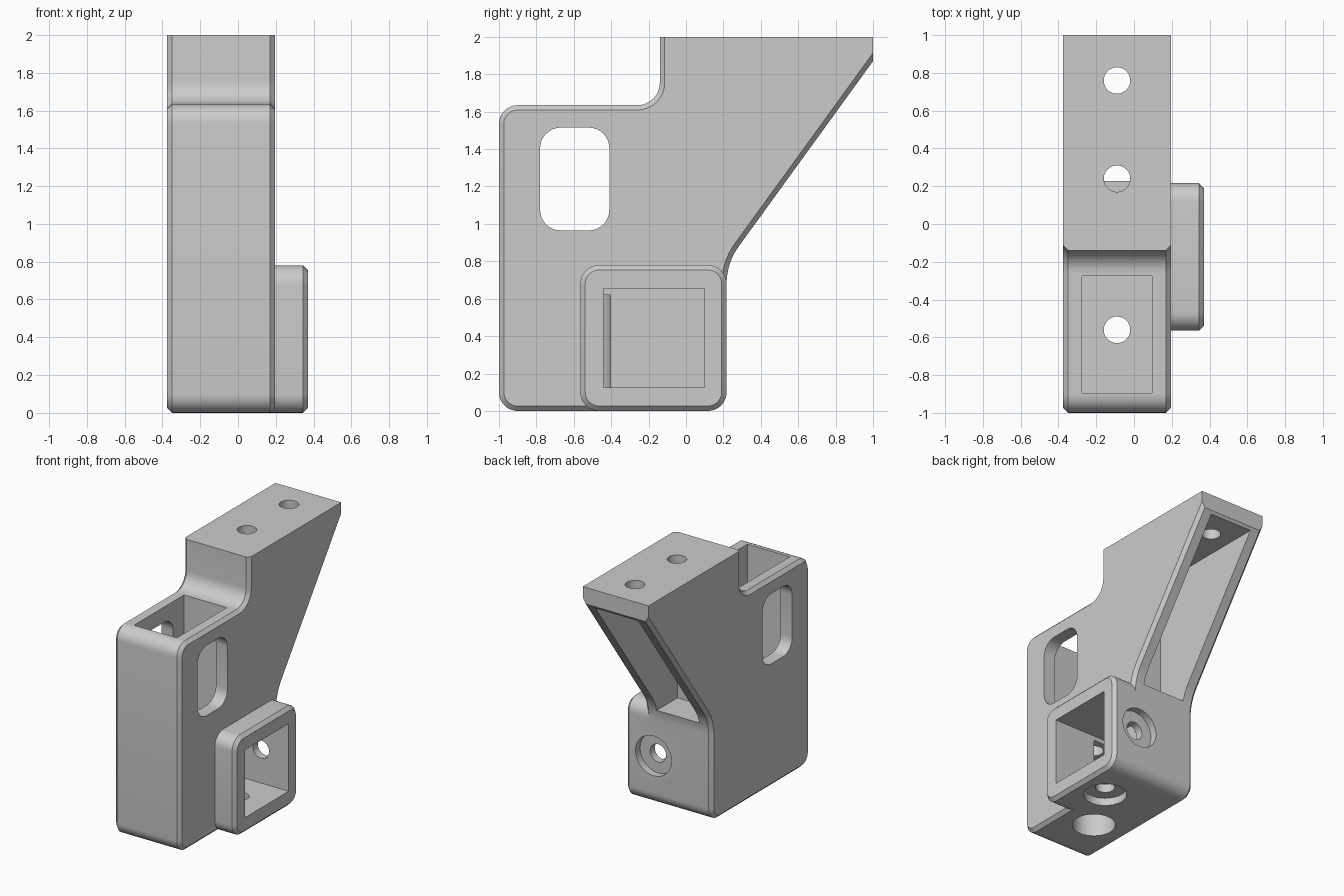
import bpy, bmesh, math
from mathutils import Vector

cube = bpy.data.objects.get("Cube")
if cube:
    bpy.data.objects.remove(cube, do_unlink=True)

grey = bpy.data.materials.new("plain grey")
grey.use_nodes = True
colour = (0.6, 0.6, 0.6, 1)
grey.diffuse_color = colour
grey.node_tree.nodes["Principled BSDF"].inputs["Base Color"].default_value = colour


def rounded(corners, steps=8):
    """Outline in (y, z) from (y, z, fillet radius) corners."""
    out = []
    for i, (y, z, r) in enumerate(corners):
        p = Vector((y, z))
        if not r:
            out.append(p)
            continue
        a = (Vector(corners[i - 1][:2]) - p).normalized()
        b = (Vector(corners[(i + 1) % len(corners)][:2]) - p).normalized()
        half = a.angle(b) / 2
        mid = p + (a + b).normalized() * (r / math.sin(half))
        start = p + a * (r / math.tan(half)) - mid
        end = p + b * (r / math.tan(half)) - mid
        sweep = math.pi - 2 * half
        for k in range(steps + 1):
            t = k / steps
            out.append(mid + (start * math.sin((1 - t) * sweep)
                              + end * math.sin(t * sweep)) / math.sin(sweep))
    return out


def rect(y0, y1, z0, z1, r):
    return [(y0, z0, r), (y1, z0, r), (y1, z1, r), (y0, z1, r)]


def finish(name, bm):
    bmesh.ops.recalc_face_normals(bm, faces=bm.faces)
    mesh = bpy.data.meshes.new(name)
    bm.to_mesh(mesh)
    bm.free()
    mesh.materials.append(grey)
    ob = bpy.data.objects.new(name, mesh)
    bpy.context.collection.objects.link(ob)
    return ob


def prism(name, corners, x0, x1, chamfer=None):
    """Extrude an outline along x; chamfer the edges picked by the rule."""
    bm = bmesh.new()
    face = bm.faces.new([bm.verts.new((x0, p.x, p.y)) for p in rounded(corners)])
    ext = bmesh.ops.extrude_face_region(bm, geom=[face])
    moved = [v for v in ext["geom"] if isinstance(v, bmesh.types.BMVert)]
    bmesh.ops.translate(bm, verts=moved, vec=(x1 - x0, 0, 0))
    bmesh.ops.recalc_face_normals(bm, faces=bm.faces)
    if chamfer:
        edges = [e for e in bm.edges
                 if abs(e.verts[0].co.x - e.verts[1].co.x) < 1e-5
                 and chamfer((e.verts[0].co + e.verts[1].co) / 2)]
        bmesh.ops.bevel(bm, geom=edges, offset=0.026, segments=1,
                        affect='EDGES', profile=0.5)
    return finish(name, bm)


def cylinder(name, start, axis, radius, depth):
    bm = bmesh.new()
    bmesh.ops.create_cone(bm, cap_ends=True, segments=48, radius1=radius,
                          radius2=radius, depth=depth)
    ob = finish(name, bm)
    d = Vector(axis)
    ob.rotation_euler = d.to_track_quat('Z', 'Y').to_euler()
    ob.location = Vector(start) + d * depth / 2
    return ob


def combine(target, other, operation):
    mod = target.modifiers.new(operation, 'BOOLEAN')
    mod.operation = operation
    mod.solver = 'EXACT'
    mod.object = other
    bpy.context.view_layer.objects.active = target
    bpy.ops.object.modifier_apply(modifier=mod.name)
    bpy.data.objects.remove(other, do_unlink=True)


# Main body: side outline with a sloping back, chamfered except top and tip
back, step, shoulder = 0.217, -0.14, 1.635
outline = [(1, 2, 0), (step, 2, 0), (step, shoulder, 0.12), (-1, shoulder, 0.1),
           (-1, 0, 0.1), (back, 0, 0.1), (back, 0.79, 0.34), (1, 1.87, 0)]
body = prism("bracket_body", outline, -0.375, 0.195,
             lambda c: c.z < 1.99 and c.y < 0.99)

# Square socket boss on the left side
boss = prism("socket_boss", rect(-0.565, back, 0, 0.78, 0.1), 0.1, 0.37,
             lambda c: c.x > 0.3)
combine(body, boss, 'UNION')

# Pockets: upright tube, side socket, rear channel and side window
lo, hi, mid = -0.275, 0.095, -0.09
combine(body, prism("tube_pocket", rect(-0.895, -0.275, 0.78, 1.8, 0), lo, hi), 'DIFFERENCE')
combine(body, prism("side_socket", rect(-0.44, 0.1, 0.125, 0.655, 0), -0.1, 0.5), 'DIFFERENCE')
combine(body, prism("rear_channel", rect(-0.03, 1.4, 0.76, 1.85, 0), lo, hi), 'DIFFERENCE')
combine(body, prism("window", rect(-0.78, -0.41, 0.965, 1.515, 0.11), -0.6, 0.6), 'DIFFERENCE')

# Screw holes with their counterbores
up, inward = (0, 0, 1), (0, -1, 0)
bolt, bore = 0.07, 0.156
socket_x, socket_y, socket_z = 0.13, -0.17, 0.39
holes = [((mid, 0.76, 1.8), up, bolt, 0.4), ((mid, 0.24, 1.8), up, bolt, 0.4),
         ((mid, -0.56, -0.1), up, bore, 0.72), ((mid, -0.56, 0.5), up, bolt, 0.4),
         ((socket_x, socket_y, -0.1), up, bore, 0.16),
         ((socket_x, socket_y, -0.1), up, bolt, 0.4),
         ((socket_x, 0.3, socket_z), inward, bore, 0.14),
         ((socket_x, 0.3, socket_z), inward, bolt, 0.35)]
for hole in holes:
    combine(body, cylinder("hole", *hole), 'DIFFERENCE')

bpy.ops.object.select_all(action='DESELECT')
body.select_set(True)
bpy.context.view_layer.objects.active = body
bpy.ops.object.shade_smooth_by_angle(angle=math.radians(30))
